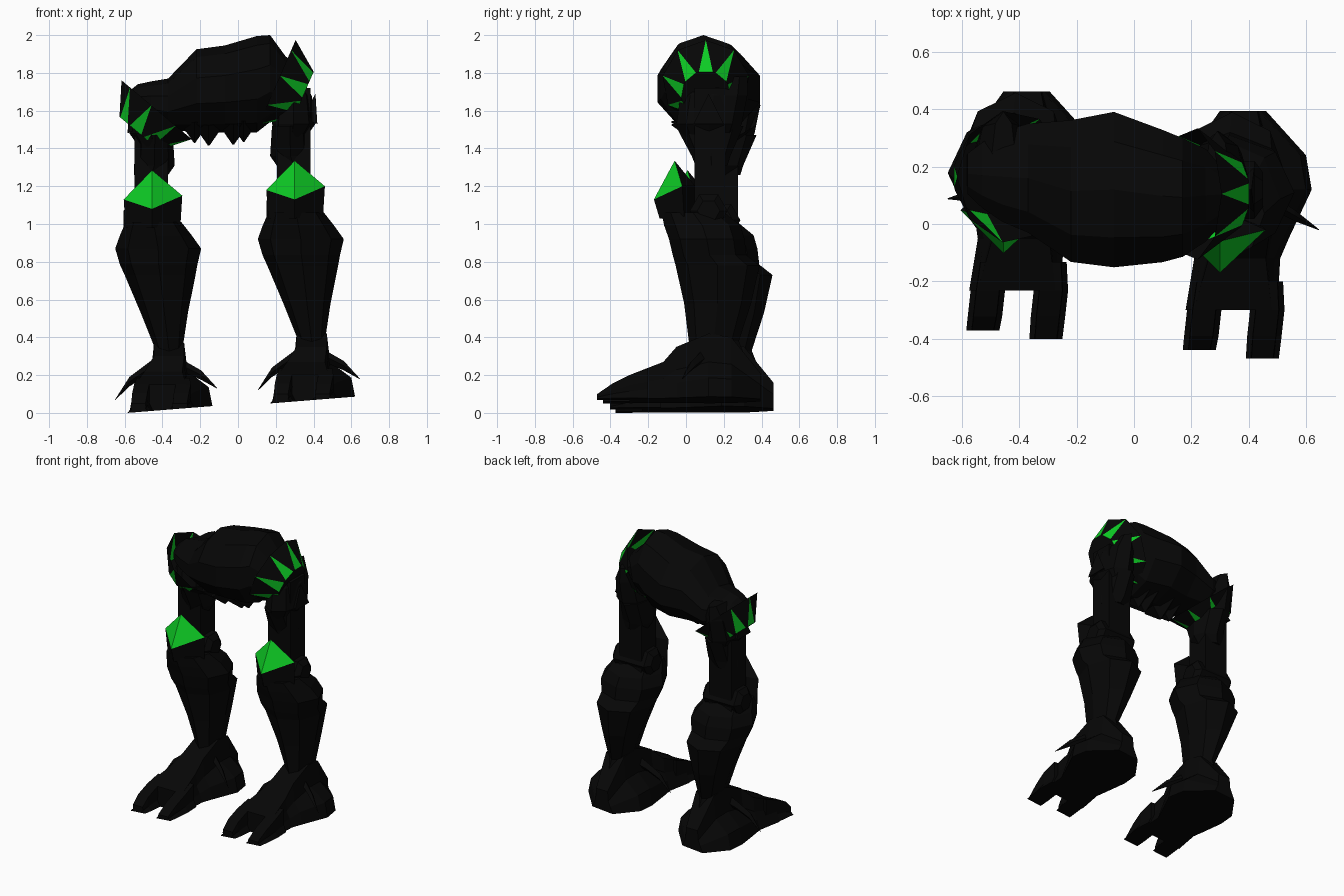
import bpy, bmesh, math
from mathutils import Vector

cube = bpy.data.objects.get("Cube")
if cube:
    bpy.data.objects.remove(cube, do_unlink=True)


def material(name, rgb):
    m = bpy.data.materials.new(name)
    m.use_nodes = True
    m.diffuse_color = (*rgb, 1)
    bsdf = m.node_tree.nodes["Principled BSDF"]
    bsdf.inputs["Base Color"].default_value = (*rgb, 1)
    bsdf.inputs["Roughness"].default_value = 0.8
    return m


BLACK = material("armour black", (0.002, 0.002, 0.002))
GREEN = material("accent green", (0.004, 0.6, 0.018))


def build(name, points, faces, green=(), move=lambda p: p):
    """Mesh from points and faces; faces listed in green get the accent."""
    bm = bmesh.new()
    verts = [bm.verts.new(move(Vector(p))) for p in points]
    for i, f in enumerate(faces):
        face = bm.faces.new([verts[k] for k in f])
        face.material_index = 1 if i in green else 0
    bmesh.ops.recalc_face_normals(bm, faces=bm.faces)
    me = bpy.data.meshes.new(name)
    bm.to_mesh(me)
    bm.free()
    me.materials.append(BLACK)
    me.materials.append(GREEN)
    ob = bpy.data.objects.new(name, me)
    bpy.context.collection.objects.link(ob)


def loft(name, rings, move=lambda p: p):
    """Skin a list of equal-length rings and cap both ends."""
    n = len(rings[0])
    pts = [p for r in rings for p in r]
    faces = [(a * n + i, a * n + (i + 1) % n, (a + 1) * n + (i + 1) % n, (a + 1) * n + i)
             for a in range(len(rings) - 1) for i in range(n)]
    faces += [tuple(range(n)), tuple(range(len(pts) - n, len(pts)))]
    build(name, pts, faces, move=move)


def oval(n, u0, u1, v0, v1, turn=0.0):
    """Polygon inscribed in a box, as (u, v) pairs."""
    out = []
    for i in range(n):
        a = 2 * math.pi * i / n + turn
        out.append(((u0 + u1) / 2 + (u1 - u0) / 2 * math.cos(a),
                    (v0 + v1) / 2 + (v1 - v0) / 2 * math.sin(a)))
    return out


def stack(name, levels, n, move, turn=0.0):
    """Loft upright from (z, x0, x1, y0, y1) levels."""
    loft(name, [[(u, v, z) for u, v in oval(n, x0, x1, y0, y1, turn)]
                for z, x0, x1, y0, y1 in levels], move)


def spur(name, path, move):
    """Tapered claw along (x, y, z, radius) stations."""
    loft(name, [[(x, y + r * 0.8 * c, z + r * s) for c, s in ((1, 0), (0, 1), (-1, 0), (0, -1))]
                for x, y, z, r in path], move)


def sole(x):
    return 0.05 + 0.08 * (x - 0.17)


def foot_ring(y, b0, b1, t0, t1, top):
    """Foot cross-section: low lip, shoulder, then a narrower upper part."""
    def height(x, k):
        return sole(x) + (top - sole(x)) * k

    w0, w1 = b0 + (t0 - b0) * 0.88, b1 + (t1 - b1) * 0.88
    return [(b0, y, sole(b0)), (b1, y, sole(b1)), (b1 - 0.02, y, height(b1, 0.3)),
            (w1, y, height(b1, 0.55)), (t1, y, top), (t0, y, top),
            (w0, y, height(b0, 0.55)), (b0 + 0.02, y, height(b0, 0.3))]


def make_leg(side, offset, mirror):
    off = Vector(offset)

    def move(p):
        return p + off

    def thigh_move(p):  # thigh armour is handed, so flip it for the other leg
        return Vector((0.59 - p.x if mirror else p.x, p.y, p.z)) + off

    # Foot: heel block and two toes
    loft(side + "_foot", [foot_ring(*r) for r in (
        (-0.30, 0.18, 0.50, 0.21, 0.48, 0.20), (-0.12, 0.21, 0.51, 0.26, 0.46, 0.27),
        (-0.05, 0.20, 0.54, 0.31, 0.47, 0.35), (0.12, 0.18, 0.62, 0.31, 0.47, 0.42),
        (0.24, 0.19, 0.60, 0.32, 0.46, 0.40), (0.395, 0.30, 0.46, 0.34, 0.43, 0.21))], move)
    for toe, shift, tip in (("inner", 0.0, -0.44), ("outer", 0.22, -0.47)):
        loft(f"{side}_{toe}_toe", [foot_ring(y, a + shift, b + shift, a + shift + 0.02, b + shift - 0.02, t)
             for y, a, b, t in ((-0.20, 0.20, 0.30, 0.235), (-0.30, 0.185, 0.305, 0.20),
                                (-0.39, 0.175, 0.295, 0.155), (tip, 0.17, 0.285, 0.10))], move)

    # Ankle claws
    spur(side + "_inner_claw", ((0.36, 0.08, 0.33, 0.045), (0.26, 0.05, 0.27, 0.03),
                                (0.18, 0.03, 0.215, 0.025), (0.105, 0.02, 0.12, 0.002)), move)
    spur(side + "_outer_claw", ((0.42, 0.10, 0.32, 0.045), (0.49, 0.07, 0.285, 0.03),
                                (0.56, 0.03, 0.25, 0.025), (0.645, -0.02, 0.18, 0.002)), move)

    # Calf armour with a stepped back
    stack(side + "_calf", ((0.28, 0.31, 0.48, 0.0, 0.32), (0.38, 0.32, 0.46, 0.015, 0.28),
                           (0.58, 0.24, 0.49, -0.01, 0.345), (0.78, 0.155, 0.53, -0.055, 0.39),
                           (0.835, 0.13, 0.54, -0.07, 0.32), (0.92, 0.105, 0.56, -0.09, 0.31),
                           (0.99, 0.13, 0.51, -0.115, 0.29), (1.06, 0.16, 0.455, -0.13, 0.205)), 8, move)

    # Knee: pointed green cap on a black skirt, and a six-sided joint
    build(side + "_knee_cap",
          [(0.30, -0.06, 1.335), (0.15, -0.02, 1.18), (0.30, -0.17, 1.13), (0.46, -0.02, 1.20),
           (0.30, 0.05, 1.20), (0.16, -0.01, 1.03), (0.30, -0.14, 1.03), (0.45, -0.01, 1.04),
           (0.30, 0.05, 1.03)],
          [(0, 1, 2), (0, 2, 3), (0, 3, 4), (0, 4, 1), (1, 2, 6, 5), (2, 3, 7, 6),
           (3, 4, 8, 7), (4, 1, 5, 8), (5, 6, 7, 8)], (0, 1), move)
    loft(side + "_knee_joint", [[(x, y, z) for y, z in oval(6, 0.12 - r, 0.12 + r, 1.07 - r, 1.07 + r)]
         for x, r in ((0.15, 0.06), (0.18, 0.10), (0.42, 0.10), (0.45, 0.06))], move)

    # Thigh column with two overlapping shells
    stack(side + "_thigh", ((0.95, 0.17, 0.42, 0.01, 0.24), (1.72, 0.17, 0.42, 0.01, 0.24)), 4,
          thigh_move, math.pi / 4)
    stack(side + "_lower_thigh_shell", ((1.31, 0.205, 0.385, 0.05, 0.22), (1.36, 0.17, 0.385, 0.03, 0.235),
                                        (1.52, 0.18, 0.37, -0.055, 0.305)), 8, thigh_move)
    stack(side + "_upper_thigh_shell", ((1.43, 0.21, 0.34, 0.0, 0.25), (1.53, 0.18, 0.41, -0.05, 0.295),
                                        (1.68, 0.20, 0.39, -0.03, 0.325), (1.78, 0.25, 0.33, 0.04, 0.325)),
          8, thigh_move)
    # Raised point on the outer edge of the shell
    build(side + "_thigh_point", [(0.41, 0.12, 1.69), (0.42, 0.04, 1.53), (0.42, 0.20, 1.53),
                                  (0.34, 0.12, 1.56)],
          [(0, 1, 2), (0, 2, 3), (0, 3, 1), (1, 3, 2)], (), thigh_move)


make_leg("left", (0, 0, 0), False)
make_leg("right", (-0.755, 0.068, -0.05), True)


def make_hip(name, center, angle, sign):
    """Open faceted cup facing outward and down, with a fan of green spikes."""
    n = 9
    axis = Vector((sign * math.cos(angle), 0, -math.sin(angle)))
    up = Vector((sign * math.sin(angle), 0, math.cos(angle)))
    side = Vector((0, 0.93, 0))
    c = Vector(center)

    def at(a, r, d):
        return c + axis * d + (up * math.cos(a) + side * math.sin(a)) * r

    step = 2 * math.pi / n
    pts = [at(i * step, 0.25, 0.0) for i in range(n)]
    pts += [at(i * step + s * step * 0.41, 0.14, 0.155) for i in range(n) for s in (-1, 1)]
    faces, green = [], []
    for i in range(n):
        j = (i + 1) % n
        green.append(len(faces))
        faces += [(i, n + 2 * i, n + 2 * i + 1), (i, n + 2 * i + 1, j),
                  (j, n + 2 * i + 1, n + 2 * j)]
    faces.append(tuple(range(n, 3 * n)))
    build(name, pts, faces, green)


make_hip("left_hip", (0.205, 0.105, 1.745), math.radians(23.6), 1)
make_hip("right_hip", (-0.425, 0.165, 1.60), math.radians(50), -1)

# Pelvis: faceted barrel whose ends fill the hip cups
loft("pelvis", [[(x, y, z) for y, z in oval(10, y0, y1, z0, z1, math.pi / 10)]
     for x, z0, z1, y0, y1 in ((-0.58, 1.58, 1.70, 0.10, 0.25), (-0.53, 1.55, 1.74, 0.05, 0.29),
                               (-0.46, 1.53, 1.755, 0.0, 0.33), (-0.37, 1.50, 1.77, -0.04, 0.36),
                               (-0.22, 1.485, 1.925, -0.145, 0.375), (-0.07, 1.485, 1.945, -0.165, 0.405),
                               (0.10, 1.485, 1.995, -0.145, 0.34), (0.17, 1.54, 2.0, -0.125, 0.31),
                               (0.25, 1.57, 1.89, -0.07, 0.27), (0.33, 1.63, 1.82, 0.02, 0.19))])

# Short fangs under the pelvis
for i, (x, z) in enumerate(((-0.23, 1.43), (-0.155, 1.415), (-0.025, 1.42), (0.03, 1.435))):
    loft(f"pelvis_fang_{i + 1}", [[(x + u, 0.08 + v, zz) for u, v in oval(4, -r, r, -2 * r, 2 * r)]
                                  for zz, r in ((z + 0.11, 0.08), (z, 0.004))])
